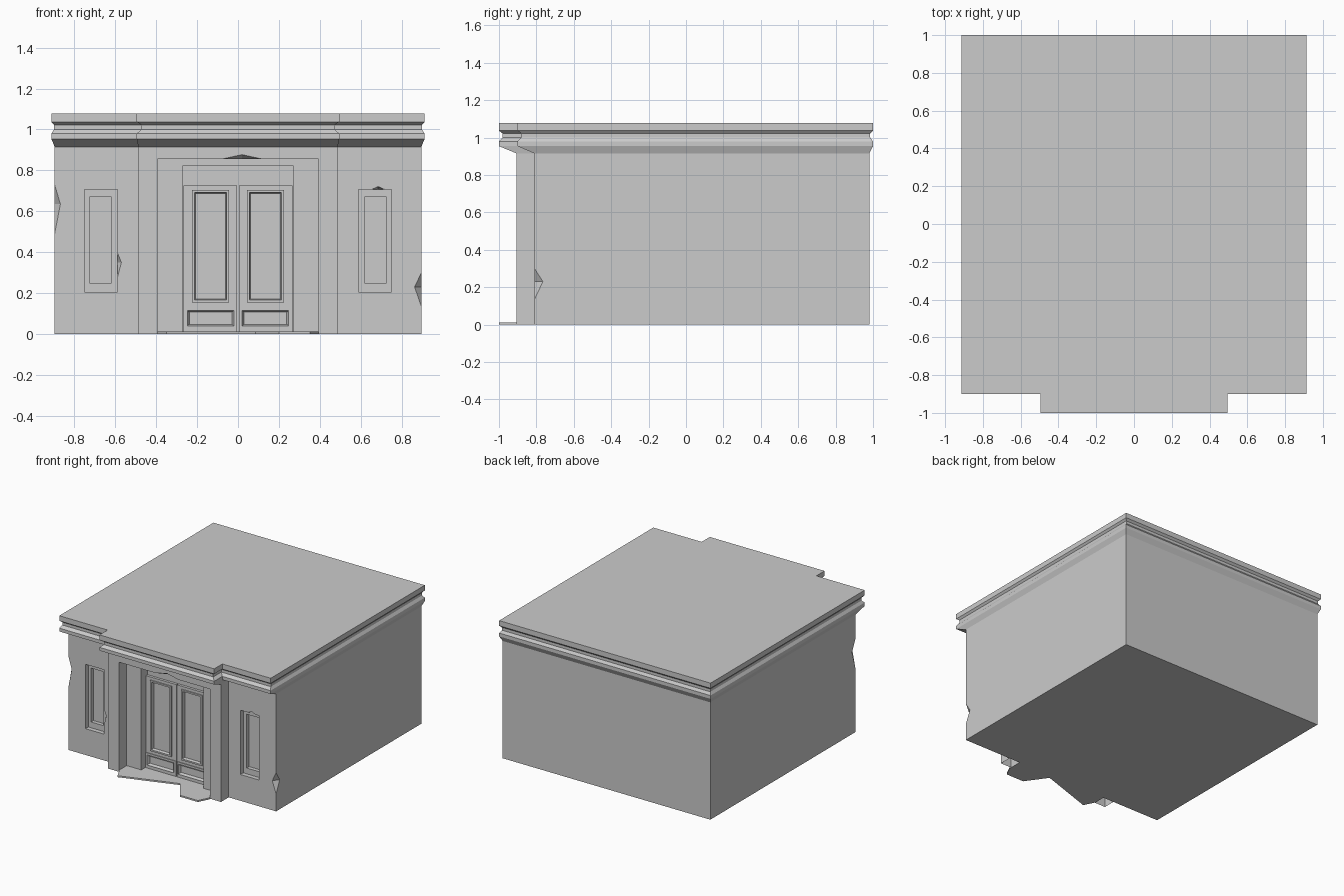
import bpy, bmesh

if "Cube" in bpy.data.objects:
    bpy.data.objects.remove(bpy.data.objects["Cube"])


def finish(name, bm):
    bmesh.ops.recalc_face_normals(bm, faces=bm.faces)
    me = bpy.data.meshes.new(name)
    bm.to_mesh(me)
    bm.free()
    ob = bpy.data.objects.new(name, me)
    bpy.context.collection.objects.link(ob)
    return ob


def loft(name, loops):
    """Join closed point loops in order and cap both ends."""
    bm = bmesh.new()
    rings = [[bm.verts.new(p) for p in loop] for loop in loops]
    for a, b in zip(rings, rings[1:]):
        n = len(a)
        for i in range(n):
            bm.faces.new((a[i], a[(i + 1) % n], b[(i + 1) % n], b[i]))
    bm.faces.new(rings[0])
    bm.faces.new(rings[-1])
    return finish(name, bm)


def rect(x0, x1, z0, z1, y):
    return [(x0, y, z0), (x1, y, z0), (x1, y, z1), (x0, y, z1)]


def box(name, x0, x1, y0, y1, z0, z1):
    return loft(name, [rect(x0, x1, z0, z1, y0), rect(x0, x1, z0, z1, y1)])


def chip(x, y, z, rx, ry, lo, hi):
    """Pointed octahedral cutter for broken edges."""
    bm = bmesh.new()
    for p in ((x - rx, y, z), (x + rx, y, z), (x, y - ry, z),
              (x, y + ry, z), (x, y, lo), (x, y, hi)):
        bm.verts.new(p)
    bmesh.ops.convex_hull(bm, input=bm.verts)
    return finish("chip_cutter", bm)


def cut(ob, cutters):
    for c in cutters:
        m = ob.modifiers.new("cut", 'BOOLEAN')
        m.operation, m.solver, m.object = 'DIFFERENCE', 'EXACT', c
        bpy.context.view_layer.objects.active = ob
        bpy.ops.object.modifier_apply(modifier=m.name)
        bpy.data.objects.remove(c)


# main walls with stepped window recesses, door recess and chipped edges
F = -0.81
walls = box("walls", -0.896, 0.896, F, 0.98, 0, 0.93)
cutters = [box("door_cutter", -0.268, 0.268, F - 0.1, -0.735, 0.004, 0.825)]
for s in (-1, 1):
    a, b = sorted((s * 0.588, s * 0.749))
    cutters.append(box("window_cutter", a, b, F - 0.1, F + 0.035, 0.205, 0.707))
    a, b = sorted((s * 0.618, s * 0.725))
    cutters.append(box("pane_cutter", a, b, F - 0.1, F + 0.065, 0.25, 0.67))
cutters += [
    chip(-0.896, F, 0.635, 0.028, 0.045, 0.49, 0.73),
    chip(0.896, F, 0.23, 0.033, 0.045, 0.135, 0.30),
    chip(-0.588, F, 0.35, 0.018, 0.03, 0.28, 0.395),
    chip(0.685, F, 0.707, 0.032, 0.03, 0.695, 0.721),
]
cut(walls, cutters)

# porch: two pilasters and a lintel, open underneath
u = [(-0.487, 0), (-0.393, 0), (-0.393, 0.855), (0.393, 0.855),
     (0.393, 0), (0.487, 0), (0.487, 0.925), (-0.487, 0.925)]
porch = loft("porch_frame", [[(x, y, z) for x, z in u] for y in (-0.905, -0.80)])
cut(porch, [chip(0.02, -0.905, 0.855, 0.1, 0.04, 0.83, 0.877)])
bm = bmesh.new()
bm.from_mesh(porch.data)
base = [f for f in bm.faces if all(v.co.z < 0.001 for v in f.verts)]
bmesh.ops.delete(bm, geom=base, context='FACES_ONLY')
bm.to_mesh(porch.data)
bm.free()


# cornice and flat roof following the stepped plan
def plan(z, x, back, front, px, pfront):
    return [(-x, back, z), (x, back, z), (x, front, z), (px, front, z),
            (px, pfront, z), (-px, pfront, z), (-px, front, z), (-x, front, z)]


wall = (0.896, 0.98, F, 0.487, -0.905)
full = (0.912, 1.0, -0.9, 0.495, -1.0)
groove = (0.899, 0.985, -0.88, 0.472, -0.98)
loft("cornice_roof", [plan(z, *d) for z, d in (
    (0.915, wall), (0.954, full), (0.98, full), (1.0, groove),
    (1.022, groove), (1.037, full), (1.077, full))])

# double doors: glazed upper leaf and kick panel on each side
for s, side in ((-1, "left"), (1, "right")):
    def m(x0, x1, z0, z1, y):
        return rect(s * x0, s * x1, z0, z1, y)
    loft("door_leaf_" + side, [
        m(0.004, 0.266, 0.13, 0.727, -0.73), m(0.004, 0.266, 0.13, 0.727, -0.755),
        m(0.043, 0.224, 0.155, 0.705, -0.755), m(0.043, 0.224, 0.155, 0.705, -0.765),
        m(0.055, 0.212, 0.167, 0.693, -0.765), m(0.060, 0.207, 0.172, 0.688, -0.742)])
    loft("kick_panel_" + side, [
        m(0.004, 0.266, 0.005, 0.13, -0.73), m(0.004, 0.266, 0.005, 0.13, -0.76),
        m(0.02, 0.248, 0.04, 0.115, -0.76), m(0.02, 0.248, 0.04, 0.115, -0.768),
        m(0.03, 0.238, 0.048, 0.107, -0.745)])

# broken doorstep slab
step = [(-0.393, -0.74), (-0.393, -0.9), (-0.35, -0.985), (0.086, -0.84),
        (0.2, -1.0), (0.353, -1.0), (0.393, -0.92), (0.393, -0.74)]
loft("doorstep", [[(x, y, z) for x, y in step] for z in (0.0, 0.012)])
